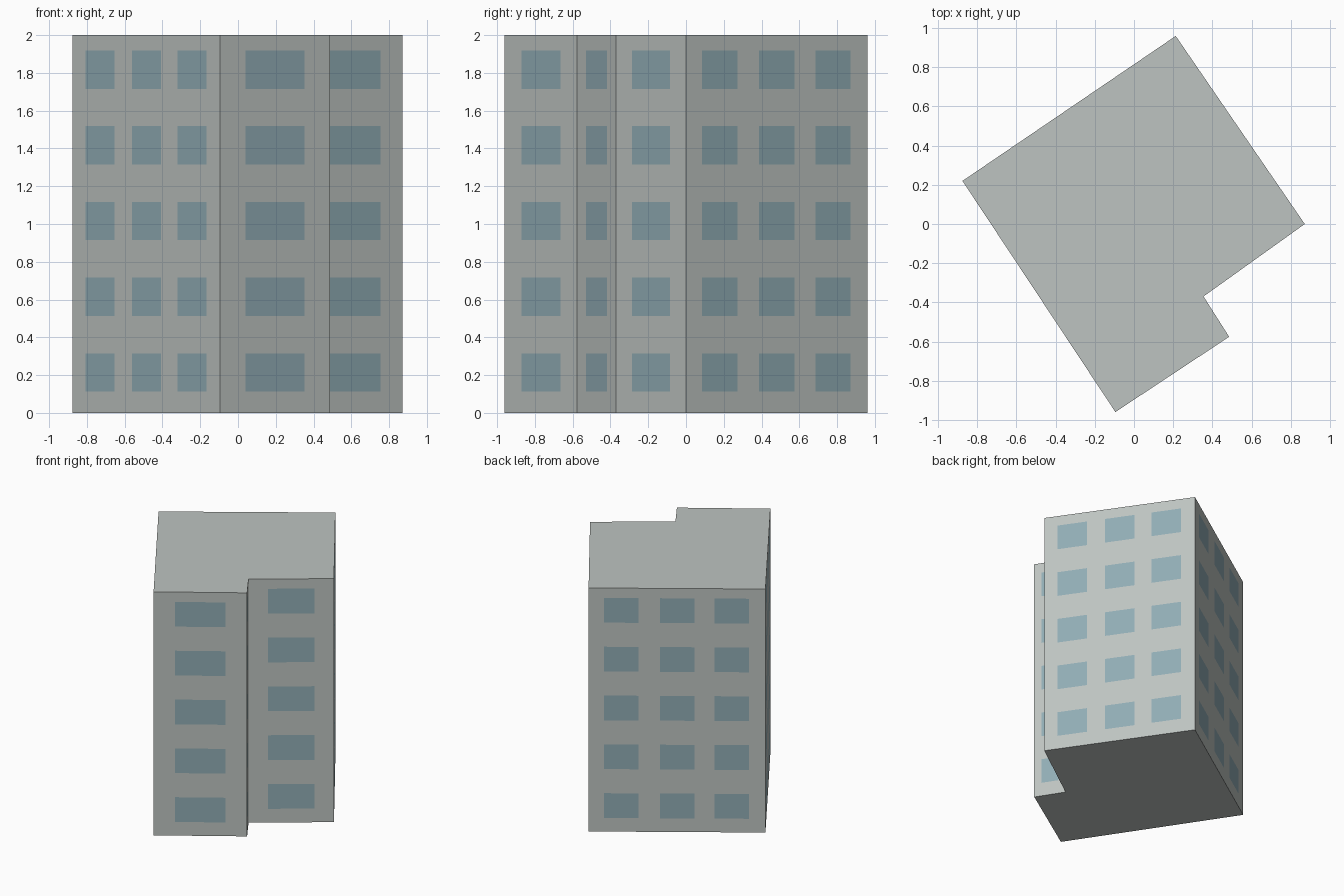
import bpy
import bmesh
from mathutils import Vector

cube = bpy.data.objects.get("Cube")
if cube:
    bpy.data.objects.remove(cube)


def make_material(name, color):
    mat = bpy.data.materials.new(name)
    mat.use_nodes = True
    mat.diffuse_color = color
    mat.node_tree.nodes["Principled BSDF"].inputs["Base Color"].default_value = color
    return mat


concrete = make_material("pale grey concrete", (0.515, 0.552, 0.533, 1))
glass = make_material("blue grey glass", (0.283, 0.418, 0.462, 1))

# Footprint corners, counter-clockwise, with a notch at one corner
corners = [Vector(p) for p in ((-0.876, 0.22), (-0.095, -0.96), (0.486, -0.576),
                               (0.355, -0.37), (0.872, 0.0), (0.213, 0.96))]

# Window edges as fractions of the wall width
triple = [0, 0.088, 0.283, 0.403, 0.598, 0.713, 0.908, 1]
single = [0, 0.23, 0.77, 1]
layouts = [triple, single, single, single, triple, triple]

# Sill and lintel heights of the five storeys
levels = [0]
for storey in range(5):
    sill = 0.112 + 0.401 * storey
    levels += [sill, sill + 0.203]
levels.append(2)

bm = bmesh.new()


def add_wall(start, end, columns):
    """Flat wall divided into a grid whose odd cells are windows."""
    grid = [[bm.verts.new((*start.lerp(end, t), z)) for t in columns] for z in levels]
    for row in range(len(levels) - 1):
        for col in range(len(columns) - 1):
            face = bm.faces.new((grid[row][col], grid[row][col + 1],
                                 grid[row + 1][col + 1], grid[row + 1][col]))
            face.material_index = int(row % 2 == 1 and col % 2 == 1)


for i, columns in enumerate(layouts):
    add_wall(corners[i], corners[(i + 1) % len(corners)], columns)

# Weld the corners, then close the roof and floor
bmesh.ops.remove_doubles(bm, verts=bm.verts[:], dist=0.0005)
bmesh.ops.holes_fill(bm, edges=[e for e in bm.edges if e.is_boundary], sides=0)
bmesh.ops.recalc_face_normals(bm, faces=bm.faces[:])

mesh = bpy.data.meshes.new("apartment_block")
bm.to_mesh(mesh)
bm.free()
mesh.materials.append(concrete)
mesh.materials.append(glass)
building = bpy.data.objects.new("apartment_block", mesh)
bpy.context.collection.objects.link(building)
